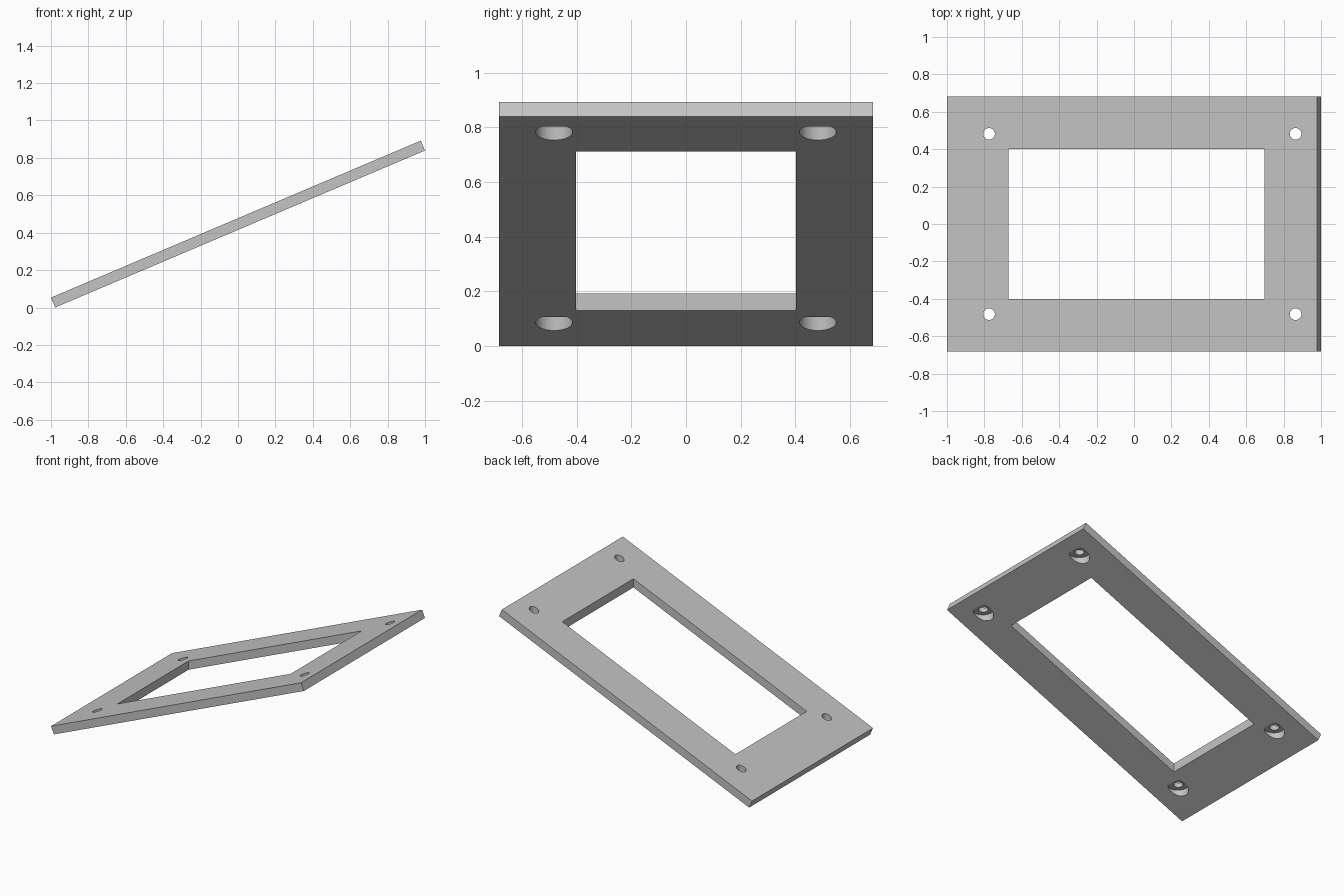
import bpy, bmesh, math

cube = bpy.data.objects.get("Cube")
if cube:
    bpy.data.objects.remove(cube, do_unlink=True)

TILT = math.radians(23)
LENGTH, THICK, HALF_WIDTH = 2.148, 0.0575, 0.683

grey = bpy.data.materials.new("plain_grey")
grey.use_nodes = True
grey.diffuse_color = (0.55, 0.55, 0.55, 1)
grey.node_tree.nodes["Principled BSDF"].inputs["Base Color"].default_value = (0.55, 0.55, 0.55, 1)


def underside(x):
    """Height of the plate's lower face at x."""
    return (x + 1 - THICK * math.sin(TILT)) * math.tan(TILT)


# Tilted plate: a slanted rectangle profile extruded along y
c, s = math.cos(TILT), math.sin(TILT)
x0 = -1 + THICK * s
profile = [(x0, 0), (x0 + LENGTH * c, LENGTH * s),
           (x0 + LENGTH * c - THICK * s, LENGTH * s + THICK * c),
           (x0 - THICK * s, THICK * c)]
bm = bmesh.new()
face = bm.faces.new([bm.verts.new((x, -HALF_WIDTH, z)) for x, z in profile])
ext = bmesh.ops.extrude_face_region(bm, geom=[face])
bmesh.ops.translate(bm, vec=(0, 2 * HALF_WIDTH, 0),
                    verts=[v for v in ext["geom"] if isinstance(v, bmesh.types.BMVert)])
bmesh.ops.recalc_face_normals(bm, faces=bm.faces)
mesh = bpy.data.meshes.new("tilted_plate")
bm.to_mesh(mesh)
bm.free()
mesh.materials.append(grey)
plate = bpy.data.objects.new("tilted_plate", mesh)
bpy.context.collection.objects.link(plate)


def cut(cutter):
    """Subtract the cutter from the plate, then discard it."""
    cutter.hide_render = True
    cutter.data.materials.append(grey)
    mod = plate.modifiers.new("cut", "BOOLEAN")
    mod.operation, mod.solver, mod.object = "DIFFERENCE", "EXACT", cutter
    bpy.ops.object.select_all(action="DESELECT")
    bpy.context.view_layer.objects.active = plate
    plate.select_set(True)
    bpy.ops.object.modifier_apply(modifier=mod.name)
    bpy.data.objects.remove(cutter, do_unlink=True)


def bore(x, y, radius, bottom, top):
    bpy.ops.mesh.primitive_cylinder_add(vertices=64, radius=radius, depth=top - bottom,
                                        location=(x, y, (bottom + top) / 2))
    cut(bpy.context.object)


# Window with vertical walls
left, right = -0.672, 0.697
bpy.ops.mesh.primitive_cube_add(size=1, location=((left + right) / 2, 0, 0.5))
bpy.context.object.scale = (right - left, 0.804, 3)
bpy.context.view_layer.update()
cut(bpy.context.object)

# Vertical screw holes, each with a flat-roofed recess from below
for x in (-0.775, 0.864):
    for y in (-0.482, 0.482):
        z = underside(x)
        bore(x, y, 0.031, z - 0.2, z + 0.2)
        bore(x, y, 0.067, z - 0.2, z + 0.021)

bpy.ops.object.shade_smooth_by_angle(angle=math.radians(20))
